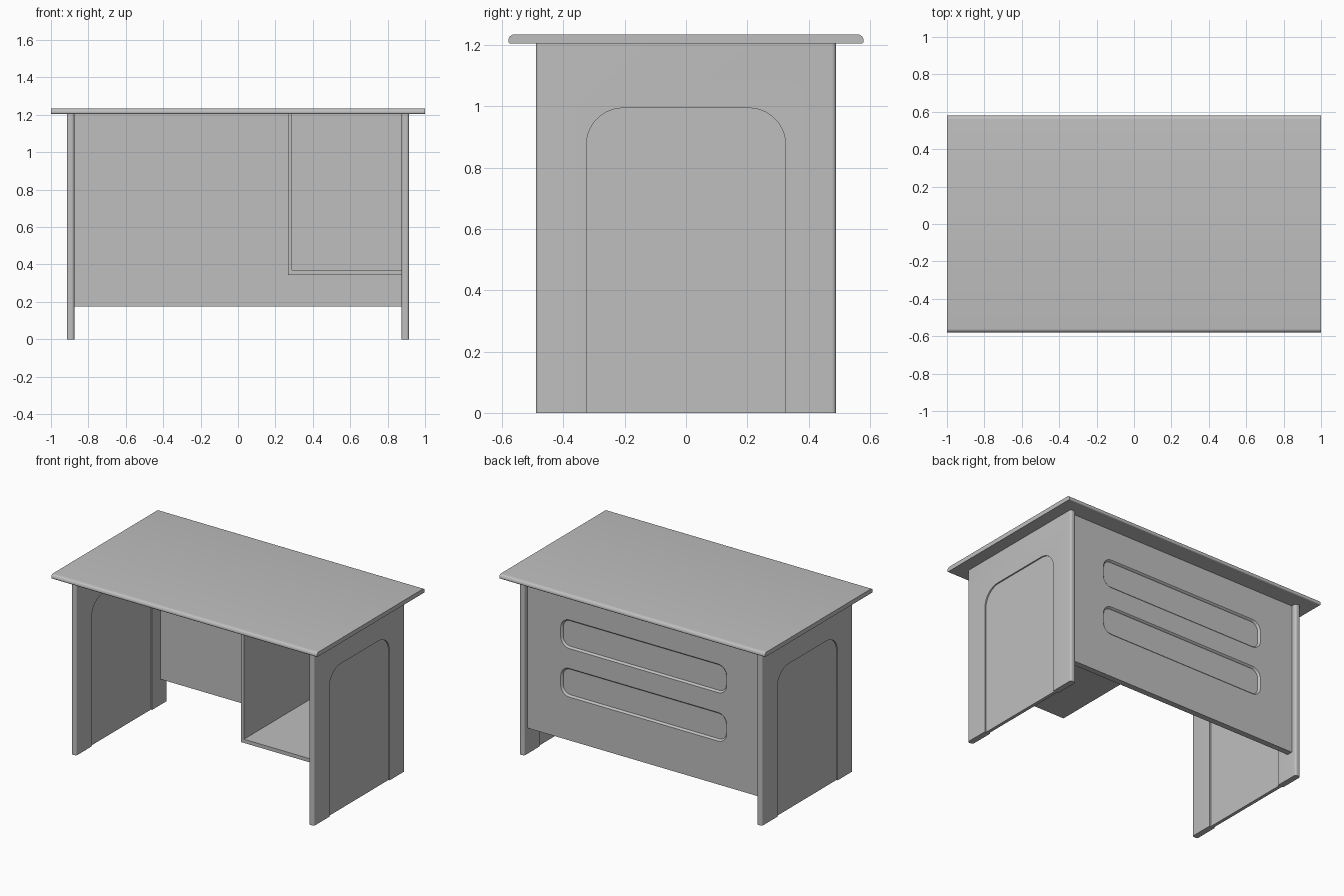
import bpy
import bmesh
from math import cos, sin, pi

if "Cube" in bpy.data.objects:
    bpy.data.objects.remove(bpy.data.objects["Cube"], do_unlink=True)

# One plain grey finish for the whole desk
GREY = (0.52, 0.52, 0.52, 1.0)
grey = bpy.data.materials.new("desk grey")
grey.use_nodes = True
grey.diffuse_color = GREY
grey.node_tree.nodes["Principled BSDF"].inputs["Base Color"].default_value = GREY


def rounded(u0, v0, u1, v1, low=0.0, high=0.0, steps=6):
    """Rectangle outline with its own radius for lower and upper corners."""
    corners = [(u1, v0, -1, 1, low, 3), (u1, v1, -1, -1, high, 0),
               (u0, v1, 1, -1, high, 1), (u0, v0, 1, 1, low, 2)]
    points = []
    for u, v, su, sv, r, quarter in corners:
        count = steps if r else 0
        for i in range(count + 1):
            a = (quarter + i / max(count, 1)) * pi / 2
            points.append((u + r * (su + cos(a)), v + r * (sv + sin(a)))
                          if r else (u, v))
    return points


def loft(name, axis, rings):
    """Solid through a list of (outline, distance along axis) rings."""
    place = {"x": lambda u, v, d: (d, u, v),
             "y": lambda u, v, d: (u, d, v),
             "z": lambda u, v, d: (u, v, d)}[axis]
    bm = bmesh.new()
    loops = [[bm.verts.new(place(u, v, d)) for u, v in outline]
             for outline, d in rings]
    for a, b in zip(loops, loops[1:]):
        for i in range(len(a)):
            j = (i + 1) % len(a)
            bm.faces.new((a[i], a[j], b[j], b[i]))
    bm.faces.new(loops[0])
    bm.faces.new(loops[-1])
    bmesh.ops.recalc_face_normals(bm, faces=bm.faces)
    mesh = bpy.data.meshes.new(name)
    bm.to_mesh(mesh)
    bm.free()
    obj = bpy.data.objects.new(name, mesh)
    mesh.materials.append(grey)
    bpy.context.collection.objects.link(obj)
    return obj


def prism(name, axis, outline, start, end):
    return loft(name, axis, [(outline, start), (outline, end)])


def activate(obj):
    bpy.ops.object.select_all(action="DESELECT")
    obj.select_set(True)
    bpy.context.view_layer.objects.active = obj


def carve(obj, cutter):
    cutter.hide_render = True
    mod = obj.modifiers.new("recess", "BOOLEAN")
    mod.operation = "DIFFERENCE"
    mod.solver = "EXACT"
    mod.object = cutter
    activate(obj)
    bpy.ops.object.modifier_apply(modifier=mod.name)
    bpy.data.objects.remove(cutter, do_unlink=True)


UNDER, TOP = 1.205, 1.235
INNER, OUTER = 0.875, 0.915
BACK = 0.455
parts = []

# Worktop with softened front and back edges
parts.append(prism("worktop", "x",
                   rounded(-0.58, UNDER, 0.58, TOP, 0.008, 0.02), -1, 1))

# Side panels, each with a shallow arch on both faces
arch = rounded(-0.325, -0.1, 0.325, 0.995, 0, 0.12, 10)
for side, label in ((1, "left"), (-1, "right")):
    x0, x1 = sorted((side * INNER, side * OUTER))
    panel = prism(label + "_side_panel", "z",
                  rounded(x0, -0.49, x1, 0.49, 0.014, 0.014), 0, UNDER)
    for a, b in ((x0 - 0.05, x0 + 0.009), (x1 - 0.009, x1 + 0.05)):
        carve(panel, prism("arch_cutter", "x", arch, a, b))
    parts.append(panel)

# Back panel with two long recesses whose lips slope outward
back = prism("back_panel", "y",
             rounded(-INNER, 0.175, INNER, UNDER), BACK - 0.04, BACK)
for low, high in ((0.48, 0.655), (0.81, 0.985)):
    rings = []
    for grow, depth in ((0, -0.014), (0.003, -0.006), (0.01, 0), (0.01, 0.05)):
        r = 0.055 + grow
        rings.append((rounded(-0.615 - grow, low - grow, 0.615 + grow,
                              high + grow, r, r, 8), BACK + depth))
    carve(back, loft("slot_cutter", "y", rings))
parts.append(back)

# Open compartment under the worktop
parts.append(prism("compartment_divider", "y",
                   rounded(0.268, 0.345, 0.29, UNDER), -0.35, BACK - 0.04))
parts.append(prism("compartment_shelf", "y",
                   rounded(0.29, 0.345, INNER, 0.37), -0.35, BACK - 0.04))

# Smooth the rounded edges, keep the corners crisp
for part in parts:
    activate(part)
    bpy.ops.object.shade_smooth_by_angle(angle=pi / 6)
